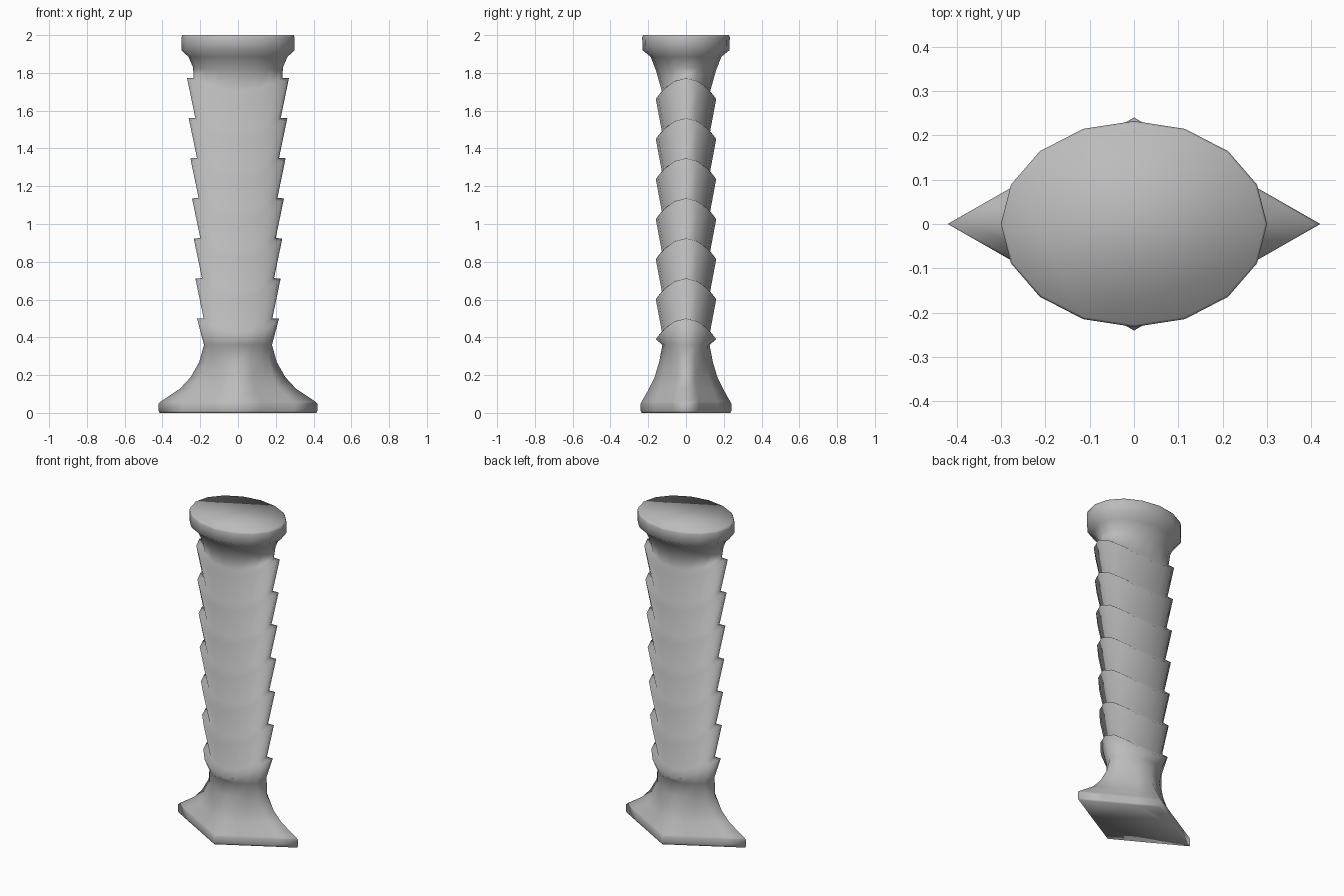
import bpy, bmesh, math

old = bpy.data.objects.get("Cube")
if old:
    bpy.data.objects.remove(old, do_unlink=True)

# Single plain grey
grey = bpy.data.materials.new("plain_grey")
grey.use_nodes = True
COLOUR = (0.5, 0.5, 0.5, 1.0)
grey.diffuse_color = COLOUR
grey.node_tree.nodes["Principled BSDF"].inputs["Base Color"].default_value = COLOUR

SIDES = 16


def ring(bm, z, rx, ry, dip=0.0, diamond=0.0):
    """Oval ring that dips at front and back and can blend into a diamond."""
    verts = []
    for i in range(SIDES):
        a = 2 * math.pi * i / SIDES
        c, s = math.cos(a), math.sin(a)
        k = 1 + diamond * (1 / (abs(c) + abs(s)) - 1)
        verts.append(bm.verts.new((rx * c * k, ry * s * k, z - dip * s * s)))
    return verts


# Ring settings: height, half width, half depth, dip, diamond blend
# Diamond foot flaring out from a round collar
rings = [
    (0.0, 0.415, 0.235, 0, 1), (0.01, 0.42, 0.24, 0, 1),
    (0.05, 0.42, 0.24, 0, 1), (0.06, 0.41, 0.234, 0, 1),
    (0.13, 0.305, 0.195, 0, 1), (0.19, 0.25, 0.166, 0, 0.9),
    (0.27, 0.205, 0.142, 0, 0.55), (0.36, 0.18, 0.125, 0, 0),
]
# Seven overlapping scales up the grip, each ending in an arched ledge
for i in range(7):
    z = 0.50 + i * 0.212
    w = 0.217 + i * 0.0088
    rings.append((z, w, 0.16, 0.11, 0))
    rings.append((z + 0.001, w - 0.035, 0.128, 0.07, 0))
# Flared neck and oval cap
rings += [
    (1.83, 0.238, 0.158, 0.02, 0), (1.885, 0.262, 0.187, 0, 0),
    (1.92, 0.30, 0.23, 0, 0), (1.988, 0.30, 0.232, 0, 0),
    (2.0, 0.295, 0.227, 0, 0),
]

# Loft the rings into one closed body
bm = bmesh.new()
loops = [ring(bm, *r) for r in rings]
for lo, hi in zip(loops, loops[1:]):
    for i in range(SIDES):
        j = (i + 1) % SIDES
        bm.faces.new((lo[i], lo[j], hi[j], hi[i]))
bm.faces.new(loops[0][::-1])
bm.faces.new(loops[-1])
for f in bm.faces:
    f.smooth = True

mesh = bpy.data.meshes.new("scaled_grip")
bm.to_mesh(mesh)
bm.free()
mesh.materials.append(grey)
grip = bpy.data.objects.new("scaled_grip", mesh)
bpy.context.collection.objects.link(grip)
